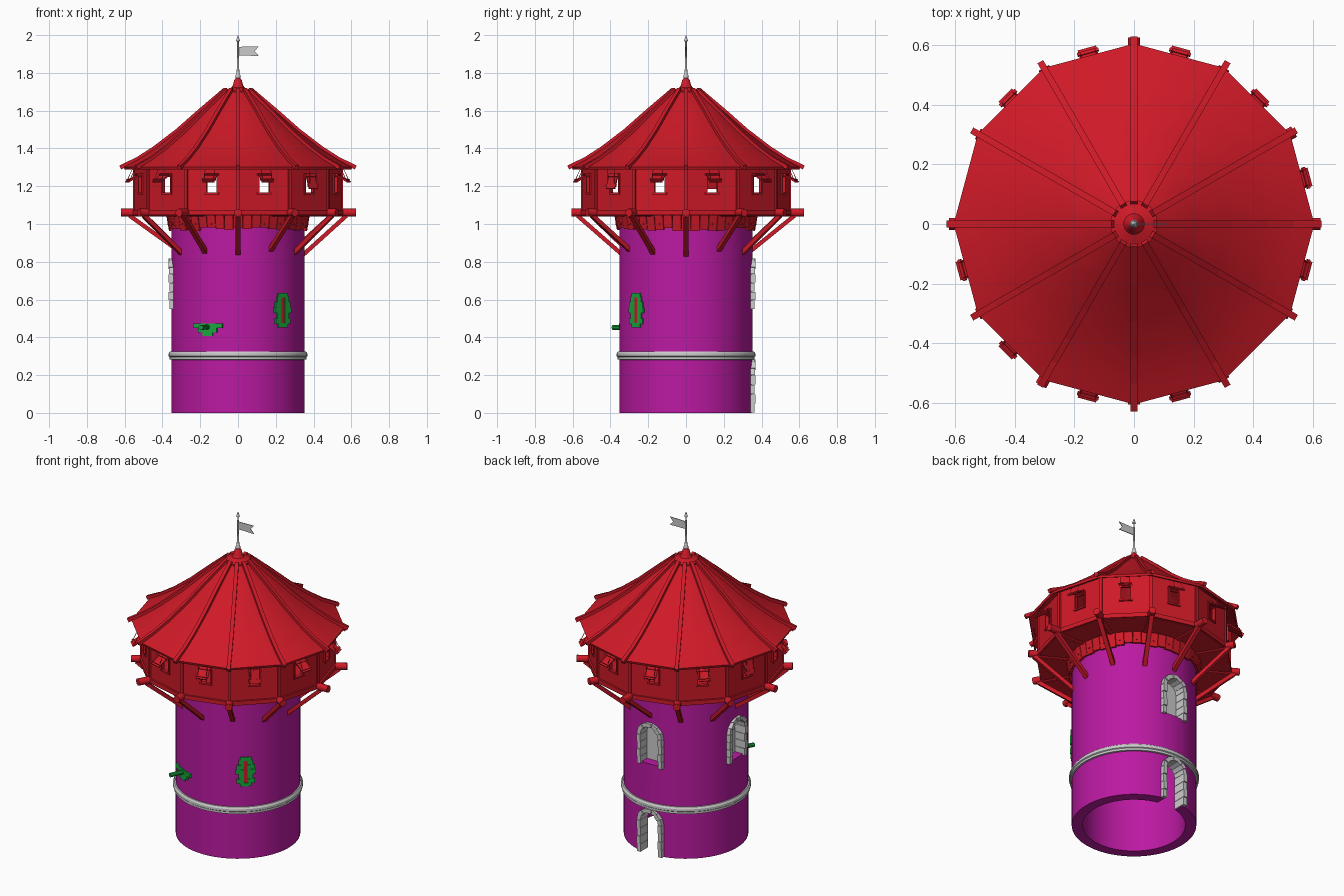
import bpy, bmesh, random
from math import radians, sin, cos, pi, hypot, atan2
from mathutils import Matrix, Vector

if "Cube" in bpy.data.objects:
    bpy.data.objects.remove(bpy.data.objects["Cube"])

random.seed(4)
RED, PURPLE, GREEN = (0.62, 0.01, 0.02, 1), (0.5, 0.01, 0.36, 1), (0.01, 0.4, 0.05, 1)
mats = {}


def finish(bm, name, color=None, smooth=None):
    bmesh.ops.recalc_face_normals(bm, faces=bm.faces)
    me = bpy.data.meshes.new(name)
    bm.to_mesh(me)
    bm.free()
    ob = bpy.data.objects.new(name, me)
    bpy.context.collection.objects.link(ob)
    if color:
        if color not in mats:
            mats[color] = bpy.data.materials.new("paint_%d" % len(mats))
            mats[color].diffuse_color = color
        me.materials.append(mats[color])
    if smooth:
        bpy.ops.object.select_all(action='DESELECT')
        ob.select_set(True)
        bpy.context.view_layer.objects.active = ob
        bpy.ops.object.shade_smooth_by_angle(angle=radians(smooth))
    return ob


def polar(a, r, z, t=0):
    """Point at angle a (degrees), radius r, sideways offset t."""
    return Matrix.Rotation(radians(a), 4, 'Z') @ Vector((r, t, z))


def box(bm, a, pos, size, tilt=0, roll=0):
    """Box in a frame turned to angle a: x outward, y sideways, z up."""
    m = (Matrix.Rotation(radians(a), 4, 'Z') @ Matrix.Translation(pos)
         @ Matrix.Rotation(tilt, 4, 'Y') @ Matrix.Rotation(roll, 4, 'X')
         @ Matrix.Diagonal((*size, 1)))
    bmesh.ops.create_cube(bm, size=1, matrix=m)


def rod(bm, p, q, r1, r2=None, n=8):
    d = q - p
    m = Matrix.Translation((p + q) / 2) @ d.to_track_quat('Z', 'Y').to_matrix().to_4x4()
    bmesh.ops.create_cone(bm, cap_ends=True, segments=n, radius1=r1,
                          radius2=r1 if r2 is None else r2, depth=d.length, matrix=m)


def revolve(bm, prof, n, closed=False):
    rings = [[bm.verts.new(polar(360 * i / n, r, z)) for i in range(n)] for r, z in prof]
    pairs = list(zip(rings, rings[1:])) + ([(rings[-1], rings[0])] if closed else [])
    for lo, hi in pairs:
        for i in range(n):
            j = (i + 1) % n
            bm.faces.new((lo[i], lo[j], hi[j], hi[i]))
    if not closed:
        bm.faces.new(rings[0])
        bm.faces.new(rings[-1])


def prism(bm, pts, ext):
    vs = [bm.verts.new(p) for p in pts]
    f = bm.faces.new(vs)
    g = bmesh.ops.extrude_face_region(bm, geom=[f])['geom']
    bmesh.ops.translate(bm, vec=ext, verts=[v for v in g if isinstance(v, bmesh.types.BMVert)])


# Hollow tower wall
bm = bmesh.new()
revolve(bm, [(0.352, 0), (0.352, 1.04), (0.29, 1.04), (0.29, 0)], 64, True)
tower = finish(bm, "tower_wall", PURPLE)

# Arched openings: (angle, bottom, top, has back panel)
HW, OW = 0.061, 0.086
openings = [(90, 0, 0.285, False), (90, 0.55, 0.82, True), (180, 0.55, 0.82, True)]


def arch(a, r, w, z0, zc):
    pts = [(-w, z0), (w, z0)] + [(w * cos(pi * i / 12), zc + w * sin(pi * i / 12)) for i in range(13)]
    return [polar(a, r, z, t) for t, z in pts]


for k, (a, z0, z1, panel) in enumerate(openings):
    zc = z1 - OW
    bm = bmesh.new()
    prism(bm, arch(a, 0.2, HW + 0.005, z0 - 0.02 if not panel else z0 + 0.01, zc), polar(a, 0.3, 0))
    bmesh.ops.remove_doubles(bm, verts=bm.verts, dist=1e-5)
    cutter = finish(bm, "opening_cutter")
    mod = tower.modifiers.new("opening", 'BOOLEAN')
    mod.object, mod.operation, mod.solver = cutter, 'DIFFERENCE', 'EXACT'
    cutter.hide_render = True
    cutter.hide_set(True)
    # Stone surround
    bm = bmesh.new()
    rows = 4
    h = (zc - z0) / rows
    for s in (-1, 1):
        for i in range(rows):
            d = 0.362 + 0.005 * (i % 2)
            box(bm, a, ((0.285 + d) / 2, s * (HW + OW) / 2, z0 + h * (i + 0.5)),
                (d - 0.285, OW - HW, h - 0.002))
    for i in range(7):
        t0, t1 = pi * i / 7 + 0.01, pi * (i + 1) / 7 - 0.01
        d = 0.364 + 0.005 * (i % 2)
        q = [(HW, t0), (OW, t0), (OW, t1), (HW, t1)]
        prism(bm, [polar(a, 0.285, zc + w * sin(t), w * cos(t)) for w, t in q], polar(a, d - 0.285, 0))
    finish(bm, "door_surround" if not panel else "window_surround_%d" % k)
    if panel:
        bm = bmesh.new()
        prism(bm, arch(a, 0.288, HW + 0.003, z0 + 0.01, zc), polar(a, 0.008, 0))
        finish(bm, "window_panel_%d" % k)

bpy.ops.object.select_all(action='DESELECT')
tower.select_set(True)
bpy.context.view_layer.objects.active = tower
for m in list(tower.modifiers):
    bpy.ops.object.modifier_apply(modifier=m.name)
bpy.ops.object.shade_smooth_by_angle(angle=radians(30))

# Stone band
bm = bmesh.new()
revolve(bm, [(0.345, 0.28), (0.362, 0.283), (0.362, 0.296), (0.367, 0.3), (0.367, 0.314),
             (0.36, 0.325), (0.345, 0.325)], 64, True)
finish(bm, "stone_band", None, 30)

# Arrow slit: red gap with green quoins
bm = bmesh.new()
box(bm, -48, (0.345, 0, 0.543), (0.022, 0.022, 0.14))
finish(bm, "arrow_slit", RED)
bm = bmesh.new()
for i, w in enumerate((0.052, 0.04, 0.058, 0.052, 0.04)):
    for s in (-1, 1):
        box(bm, -48, (0.345, s * (0.011 + w) / 2, 0.485 + 0.029 * i), (0.026, w - 0.011, 0.028))
for z in (0.464, 0.623):
    box(bm, -48, (0.345, 0, z), (0.028, 0.066, 0.022))
finish(bm, "arrow_slit_quoins", GREEN)

# Drain spout with stepped stones
bm = bmesh.new()
for z, w in ((0.462, 0.17), (0.438, 0.11), (0.418, 0.06)):
    box(bm, -117, (0.338, 0, z), (0.036, w, 0.023))
rod(bm, polar(-117, 0.33, 0.455), polar(-117, 0.435, 0.452), 0.013, n=10)
finish(bm, "drain_spout", GREEN)

# Plank collar under the gallery
bm = bmesh.new()
for i in range(48):
    b = random.uniform(0.962, 0.985)
    box(bm, i * 7.5, (0.366, 0, (b + 1.05) / 2), (0.014, 0.046, 1.05 - b), tilt=0.17)
    if i % 2:
        rod(bm, polar(i * 7.5, 0.36, 1.0), polar(i * 7.5, 0.376, 1.0), 0.005, n=6)
finish(bm, "plank_collar", RED)

# Gallery floor
bm = bmesh.new()
revolve(bm, [(0.55, 1.045), (0.55, 1.062)], 12)
finish(bm, "gallery_floor", RED)

# Gallery logs and braces at the corners
logs, braces = bmesh.new(), bmesh.new()
reach = {0: 0.625, 30: 0.62, 90: 0.625, 180: 0.62, 240: 0.625}
for a in range(0, 360, 30):
    rod(logs, polar(a, 0.33, 1.06), polar(a, reach.get(a, 0.605), 1.06), 0.021, n=10)
    p, q = Vector((0.345, random.uniform(0.835, 0.88))), Vector((0.575, 1.045))
    c, d = (p + q) / 2, q - p
    box(braces, a, (c.x, 0, c.y), (d.length, 0.025, 0.022), tilt=-atan2(d.y, d.x))
finish(logs, "gallery_logs", RED, 40)
finish(braces, "gallery_braces", RED)

# Gallery walls, posts, windows and shutters
wall, trim, shut = bmesh.new(), bmesh.new(), bmesh.new()
R = 0.55
AP, W = R * cos(pi / 12), 2 * R * sin(pi / 12)
Z0, Z1, WB, WT, WW = 1.05, 1.315, 1.165, 1.25, 0.028
for a in range(0, 360, 30):
    f = a + 15
    box(trim, a, (R - 0.004, 0, (Z0 + Z1) / 2), (0.02, 0.018, Z1 - Z0))
    x = AP - 0.007
    box(wall, f, (x, 0, (Z0 + WB) / 2), (0.014, W, WB - Z0))
    box(wall, f, (x, 0, (WT + Z1) / 2), (0.014, W, Z1 - WT))
    for s in (-1, 1):
        box(wall, f, (x, s * (WW + W / 2) / 2, (WB + WT) / 2), (0.014, W / 2 - WW, WT - WB))
        box(trim, f, (AP, s * (WW + 0.004), (WB + WT) / 2), (0.014, 0.009, WT - WB + 0.016))
    box(trim, f, (AP, 0, WB - 0.004), (0.018, 0.075, 0.009))
    box(trim, f, (AP, 0, WT + 0.012), (0.014, 0.075, 0.01))
    box(trim, f, (AP + 0.003, 0, Z0 + 0.01), (0.014, W, 0.026))
    # Shutters propped open, two of them almost closed
    ang = radians(72) if f in (165, 315) else radians(31)
    L = 0.082
    ex, ez = AP + 0.008 + L * cos(ang), 1.264 - L * sin(ang)
    mid = (AP + 0.008 + L / 2 * cos(ang), 0, 1.264 - L / 2 * sin(ang))
    box(shut, f, mid, (L, 0.064, 0.007), tilt=ang)
    for k in (-0.32, 0.32):
        c = (mid[0] + k * L * cos(ang), 0, mid[2] - k * L * sin(ang) + 0.005)
        box(shut, f, c, (0.012, 0.074, 0.008), tilt=ang)
    for s in (-0.026, 0.026):
        rod(shut, polar(f, ex - 0.004, ez, s), polar(f, 0.565, 1.305, s), 0.0015, n=4)
finish(wall, "gallery_walls", RED)
finish(trim, "gallery_trim", RED)
finish(shut, "gallery_shutters", RED)

# Twelve-sided concave roof with ribs
prof = [(0.605, 1.302), (0.53, 1.342), (0.44, 1.4), (0.32, 1.492), (0.2, 1.598), (0.07, 1.708)]
bm = bmesh.new()
revolve(bm, prof + [(r - 0.005, z - 0.014) for r, z in prof[::-1]], 12, True)
finish(bm, "roof", RED, 32)
bm = bmesh.new()
line = [(0.622, 1.297)] + prof[1:]
for a in range(0, 360, 30):
    for (r0, z0), (r1, z1) in zip(line, line[1:]):
        box(bm, a, ((r0 + r1) / 2, 0, (z0 + z1) / 2 + 0.003),
            (hypot(r1 - r0, z1 - z0) + 0.004, 0.022, 0.022), tilt=atan2(z1 - z0, r0 - r1))
finish(bm, "roof_ribs", RED)

# Roof cap
bm = bmesh.new()
revolve(bm, [(0.08, 1.695), (0.08, 1.705), (0.035, 1.722), (0.027, 1.735), (0.02, 1.762), (0.012, 1.772)], 24)
finish(bm, "roof_cap", RED, 30)

# Flagpole with spear tip and swallowtail flag
bm = bmesh.new()
revolve(bm, [(0.008, 1.765), (0.014, 1.776), (0.014, 1.784), (0.008, 1.795), (0.006, 1.83), (0.004, 1.965),
             (0.011, 1.97), (0.0008, 2.0)], 12)
finish(bm, "flagpole", None, 30)
bm = bmesh.new()
prism(bm, [Vector((x, -0.002, z)) for x, z in
           ((0, 1.892), (0.11, 1.89), (0.088, 1.915), (0.11, 1.94), (0, 1.938))], Vector((0, 0.004, 0)))
finish(bm, "flag")

for m in bpy.data.materials:
    if m.users and not m.is_grease_pencil:
        m.use_nodes = True
        m.node_tree.nodes["Principled BSDF"].inputs["Base Color"].default_value = m.diffuse_color
